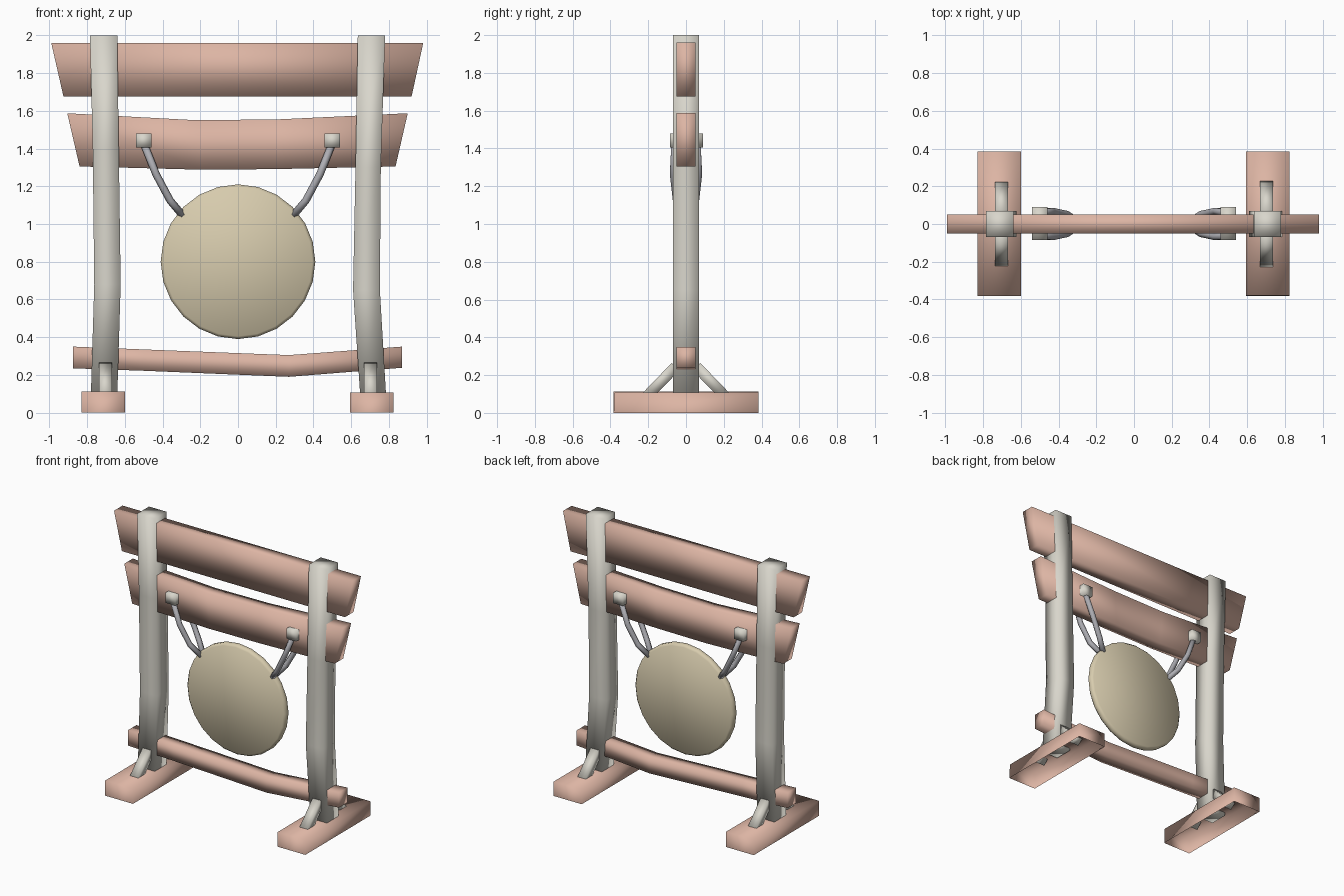
import bpy, bmesh, math
from mathutils import Vector

if "Cube" in bpy.data.objects:
    bpy.data.objects.remove(bpy.data.objects["Cube"])


def material(name, rgb):
    m = bpy.data.materials.new(name)
    m.diffuse_color = (*rgb, 1)
    m.use_nodes = True
    m.node_tree.nodes["Principled BSDF"].inputs["Base Color"].default_value = m.diffuse_color
    return m


WOOD = material("reddish wood", (0.72, 0.46, 0.37))
STONE = material("pale post", (0.69, 0.67, 0.60))
BRASS = material("pale brass", (0.68, 0.60, 0.42))
ROPE = material("grey rope", (0.42, 0.42, 0.45))


def loft(name, rings, mat, cap_start=True, cap_end=True, angle=None):
    """Skin a list of equal-length point rings into one smooth object."""
    bm = bmesh.new()
    vr = [[bm.verts.new(p) for p in r] for r in rings]
    n = len(vr[0])
    for a, b in zip(vr, vr[1:]):
        for i in range(n):
            j = (i + 1) % n
            bm.faces.new((a[i], a[j], b[j], b[i]))
    if cap_start:
        bm.faces.new(vr[0][::-1])
    if cap_end:
        bm.faces.new(vr[-1])
    bmesh.ops.recalc_face_normals(bm, faces=bm.faces)
    for f in bm.faces:
        f.smooth = True
    me = bpy.data.meshes.new(name)
    bm.to_mesh(me)
    bm.free()
    me.materials.append(mat)
    ob = bpy.data.objects.new(name, me)
    bpy.context.collection.objects.link(ob)
    return ob


def beam(name, sections, hy=0.05):
    """Beam along x; each section is (x bottom, x top, z bottom, z top)."""
    loft(name, [[(xb, -hy, z0), (xb, hy, z0), (xt, hy, z1), (xt, -hy, z1)]
                for xb, xt, z0, z1 in sections], WOOD)


def column(name, sections, mat, **kw):
    """Upright block; each section is (x0, x1, y0, y1, z)."""
    return loft(name, [[(a, c, z), (b, c, z), (b, d, z), (a, d, z)]
                       for a, b, c, d, z in sections], mat, **kw)


def tube(name, path, r, mat, sides=6):
    pts = [Vector(p) for p in path]
    rings = []
    for i, p in enumerate(pts):
        t = (pts[min(i + 1, len(pts) - 1)] - pts[max(i - 1, 0)]).normalized()
        u = t.cross(Vector((0, 1, 0))).normalized()
        v = t.cross(u)
        rings.append([p + r * (u * math.cos(k * math.tau / sides) + v * math.sin(k * math.tau / sides))
                      for k in range(sides)])
    loft(name, rings, mat)


# crossbeams: slanted ends, gentle sag
beam("top_beam", [(-0.925, -0.99, 1.675, 1.96), (0.92, 0.982, 1.675, 1.96)])
beam("hanging_beam", [(-0.84, -0.905, 1.305, 1.587), (-0.2, -0.22, 1.288, 1.55),
                      (0.2, 0.22, 1.291, 1.555), (0.835, 0.90, 1.305, 1.587)])
beam("lower_bar", [(-0.875, -0.875, 0.235, 0.35), (-0.5, -0.5, 0.222, 0.335),
                   (0.27, 0.27, 0.19, 0.305), (0.87, 0.87, 0.238, 0.35)])

# bowed posts
Y = 0.07
column("left_post", [(-0.78, -0.64, -Y, Y, 0.09), (-0.762, -0.622, -Y, Y, 0.68),
                     (-0.77, -0.632, -Y, Y, 1.4), (-0.785, -0.64, -Y, Y, 2.0)], STONE)
column("right_post", [(0.648, 0.785, -Y, Y, 0.09), (0.61, 0.752, -Y, Y, 0.65),
                      (0.623, 0.757, -Y, Y, 1.3), (0.635, 0.78, -Y, Y, 2.0)], STONE)

# feet, open underneath
column("left_foot", [(-0.83, -0.60, -0.383, 0.385, 0),
                     (-0.83, -0.60, -0.383, 0.385, 0.113)], WOOD, cap_start=False)
column("right_foot", [(0.593, 0.825, -0.383, 0.385, 0),
                      (0.593, 0.825, -0.378, 0.385, 0.107)], WOOD, cap_start=False)

for side, s in (("left", -1), ("right", 1)):
    for face, f in (("front", -1), ("back", 1)):
        # diagonal brace from post to foot
        x0, x1 = s * 0.703 - 0.034, s * 0.703 + 0.034
        yz = [((0.04, 0.22), (0.075, 0.265)), ((0.185, 0.07), (0.23, 0.105))]
        loft(f"{side}_{face}_brace",
             [[(x0, f * a[0], a[1]), (x1, f * a[0], a[1]), (x1, f * b[0], b[1]), (x0, f * b[0], b[1])]
              for a, b in yz], STONE)
        # rope strand, bulging outward then meeting at the gong rim
        tube(f"{side}_{face}_rope",
             [(s * 0.50, f * 0.06, 1.43), (s * 0.435, f * 0.068, 1.265),
              (s * 0.36, f * 0.052, 1.125), (s * 0.285, f * 0.005, 1.035)], 0.02, ROPE)
    # rope peg through the hanging beam
    column(f"{side}_peg", [(s * 0.5 - 0.041, s * 0.5 + 0.041, -0.085, 0.09, z)
                           for z in (1.405, 1.48)], STONE)

# gong disc with a softened rim
N = 24
loft("gong", [[(r * math.sin(k * math.tau / N), y, 0.8 + r * math.cos(k * math.tau / N))
               for k in range(N)]
              for r, y in ((0.395, -0.028), (0.41, -0.012), (0.41, 0.012), (0.395, 0.028))], BRASS)
